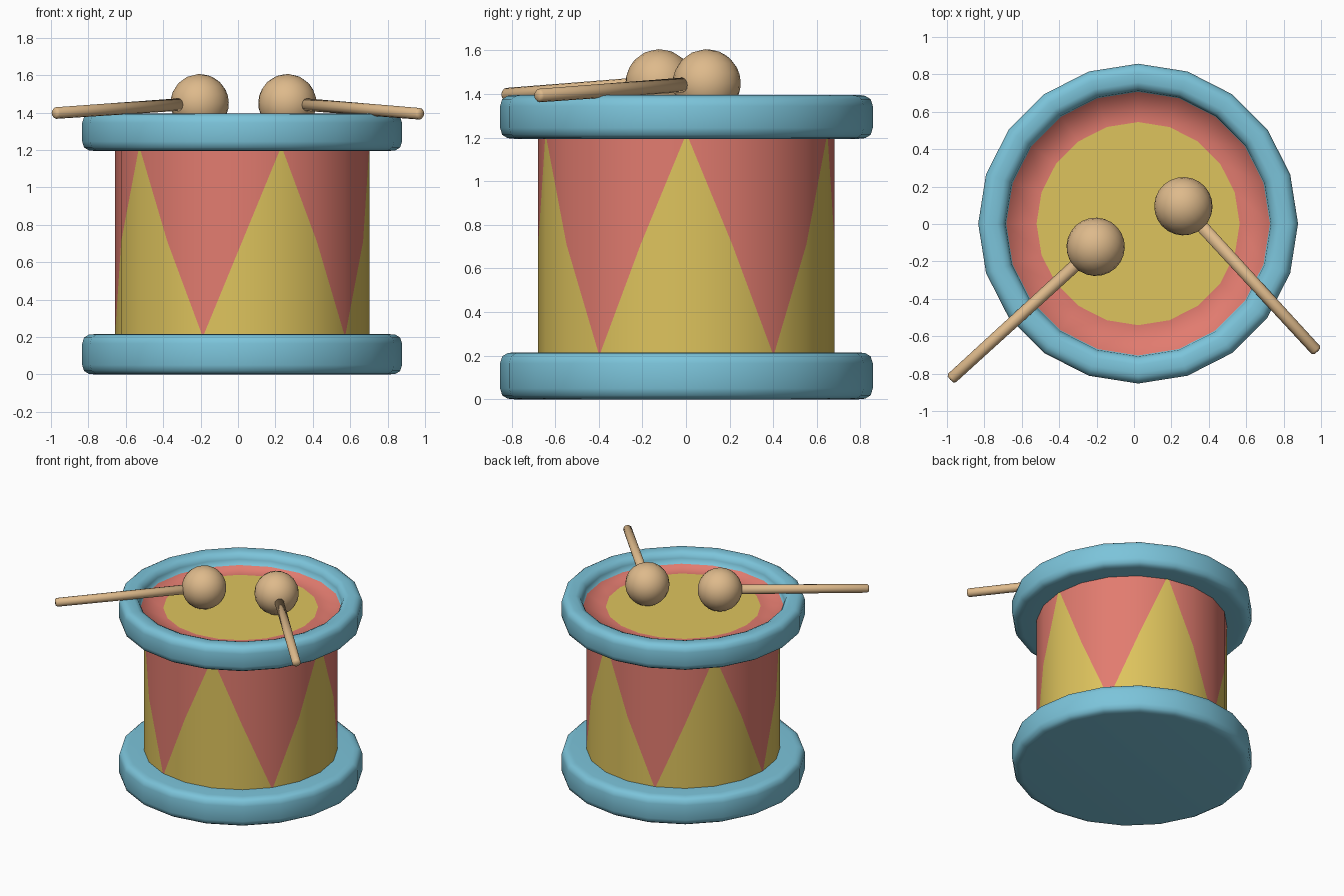
import bpy, bmesh, math
from mathutils import Vector, Matrix

if "Cube" in bpy.data.objects:
    bpy.data.objects.remove(bpy.data.objects["Cube"])

SIDES = 20
CENTRE = Matrix.Translation((0.022, 0.002, 0))


def material(name, rgb):
    m = bpy.data.materials.new(name)
    m.diffuse_color = (*rgb, 1)
    m.use_nodes = True
    m.node_tree.nodes["Principled BSDF"].inputs["Base Color"].default_value = m.diffuse_color
    return m


BLUE = material("blue_paint", (0.20, 0.55, 0.70))
RED = material("red_paint", (0.76, 0.20, 0.16))
YELLOW = material("yellow_paint", (0.73, 0.55, 0.11))
WOOD = material("wood", (0.73, 0.49, 0.26))


def finish(name, bm, mats, matrix):
    bmesh.ops.remove_doubles(bm, verts=bm.verts, dist=1e-5)
    mesh = bpy.data.meshes.new(name)
    for f in bm.faces:
        f.smooth = True
    bm.to_mesh(mesh)
    bm.free()
    for m in mats:
        mesh.materials.append(m)
    ob = bpy.data.objects.new(name, mesh)
    ob.matrix_world = matrix
    bpy.context.collection.objects.link(ob)
    return ob


def lathe(name, profile, mats, matrix, sides=SIDES, bands=None):
    """Revolve (radius, z) points listed from bottom outside to top; bands = material per segment."""
    bm = bmesh.new()
    rings = []
    for r, z in profile:
        if r == 0:
            rings.append([bm.verts.new((0, 0, z))] * sides)
        else:
            rings.append([bm.verts.new((r * math.cos(2 * math.pi * i / sides),
                                        r * math.sin(2 * math.pi * i / sides), z))
                          for i in range(sides)])
    for k, (a, b) in enumerate(zip(rings, rings[1:])):
        for i in range(sides):
            j = (i + 1) % sides
            f = bm.faces.new(dict.fromkeys((a[i], a[j], b[j], b[i])))
            f.material_index = bands[k] if bands else 0
    return finish(name, bm, mats, matrix)


# Bottom hoop: closed rounded disc
lathe("bottom_hoop",
      [(0, 0), (0.79, 0), (0.82, 0.003), (0.845, 0.018), (0.855, 0.05),
       (0.855, 0.165), (0.845, 0.197), (0.82, 0.212), (0.79, 0.215), (0.66, 0.215)],
      [BLUE], CENTRE)

# Top hoop with the recessed two-colour drum head
lathe("top_hoop_and_head",
      [(0.66, 1.195), (0.79, 1.195), (0.82, 1.198), (0.845, 1.213), (0.855, 1.245),
       (0.855, 1.345), (0.845, 1.377), (0.82, 1.392), (0.80, 1.395), (0.755, 1.395),
       (0.725, 1.382), (0.71, 1.35), (0.705, 1.308), (0.543, 1.308), (0, 1.308)],
      [BLUE, RED, YELLOW], CENTRE, bands=[0] * 12 + [1, 2])

# Shell: a zigzag line splits each column into yellow below and red above
bm = bmesh.new()
R, Z0, Z1 = 0.68, 0.20, 1.22
levels = [Z1, (Z0 + Z1) / 2, Z0, (Z0 + Z1) / 2]
cols = []
for i in range(SIDES):
    a = 2 * math.pi * i / SIDES
    x, y = R * math.cos(a), R * math.sin(a)
    mid = levels[i % 4]
    low = bm.verts.new((x, y, Z0))
    high = bm.verts.new((x, y, Z1))
    zig = low if mid == Z0 else high if mid == Z1 else bm.verts.new((x, y, mid))
    cols.append((low, zig, high))
for a, b in zip(cols, cols[1:] + cols[:1]):
    for k in (0, 1):
        f = bm.faces.new(dict.fromkeys((a[k], b[k], b[k + 1], a[k + 1])))
        f.material_index = k
finish("drum_shell", bm, [YELLOW, RED], CENTRE)

# Two beaters resting on the head and hoop
for side, ball, tip in (("left", (-0.205, -0.122, 1.45), (-0.977, -0.827, 1.397)),
                        ("right", (0.264, 0.095, 1.45), (0.975, -0.677, 1.393))):
    ball, tip = Vector(ball), Vector(tip)
    d = tip - ball
    pose = Matrix.Translation(ball) @ d.to_track_quat('Z', 'Y').to_matrix().to_4x4()
    n = d.length
    lathe(side + "_beater_stick",
          [(0.0, 0), (0.034, 0), (0.031, n - 0.006), (0.022, n + 0.006), (0, n + 0.008)],
          [WOOD], pose, sides=12)
    bpy.context.object and None
    bm = bmesh.new()
    bmesh.ops.create_uvsphere(bm, u_segments=20, v_segments=12, radius=0.156)
    finish(side + "_beater_ball", bm, [WOOD], pose)
